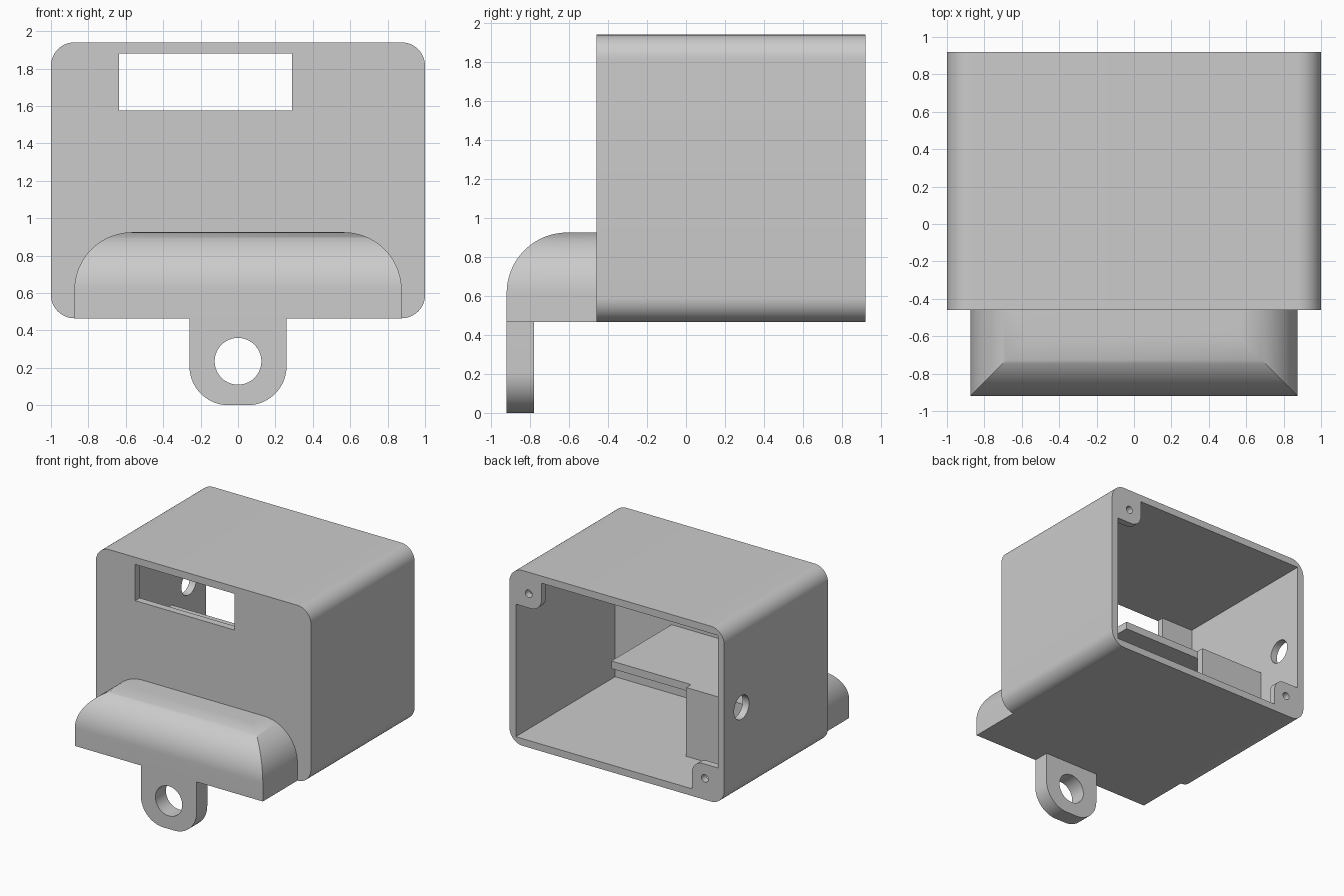
import bpy, bmesh
from math import sin, cos, pi
from mathutils import Vector

cube = bpy.data.objects.get("Cube")
if cube:
    bpy.data.objects.remove(cube, do_unlink=True)

grey = bpy.data.materials.new("light_grey")
grey.use_nodes = True
grey.diffuse_color = (0.6, 0.6, 0.6, 1)
grey.node_tree.nodes["Principled BSDF"].inputs["Base Color"].default_value = (0.6, 0.6, 0.6, 1)

WALL = 0.06
BOTTOM, TOP = 0.465, 1.94
FRONT, BACK = -0.46, 0.92
IN_X, IN_LOW, IN_HIGH = 1 - WALL, BOTTOM + WALL, TOP - WALL


def loft(name, rings):
    """Skin a stack of equal point rings and cap both ends."""
    bm = bmesh.new()
    loops = [[bm.verts.new(p) for p in ring] for ring in rings]
    count = len(loops[0])
    for a, b in zip(loops, loops[1:]):
        for i in range(count):
            j = (i + 1) % count
            bm.faces.new((a[i], a[j], b[j], b[i]))
    bm.faces.new(loops[0])
    bm.faces.new(loops[-1])
    bmesh.ops.recalc_face_normals(bm, faces=bm.faces)
    mesh = bpy.data.meshes.new(name)
    bm.to_mesh(mesh)
    bm.free()
    mesh.materials.append(grey)
    obj = bpy.data.objects.new(name, mesh)
    bpy.context.collection.objects.link(obj)
    return obj


def prism(name, outline, y0, y1):
    """Extrude an x-z outline along y."""
    return loft(name, [[(x, y, z) for x, z in outline] for y in (y0, y1)])


def rounded(x0, x1, z0, z1, radii=(0, 0, 0, 0), steps=12):
    """Rectangle outline; radii run low-left, low-right, top-right, top-left."""
    corners = ((x0, z0, 1, 1), (x1, z0, -1, 1), (x1, z1, -1, -1), (x0, z1, 1, -1))
    points = []
    for k, ((x, z, sx, sz), r) in enumerate(zip(corners, radii)):
        if r == 0:
            points.append((x, z))
            continue
        for i in range(steps + 1):
            a = pi + k * pi / 2 + i * pi / 2 / steps
            points.append((x + sx * r + r * cos(a), z + sz * r + r * sin(a)))
    return points


def circle(x, z, r, n=40):
    return [(x + r * cos(2 * pi * i / n), z + r * sin(2 * pi * i / n)) for i in range(n)]


def cut(obj, cutter):
    mod = obj.modifiers.new("cut", 'BOOLEAN')
    mod.operation = 'DIFFERENCE'
    mod.solver = 'EXACT'
    mod.object = cutter
    bpy.context.view_layer.objects.active = obj
    bpy.ops.object.modifier_apply(modifier=mod.name)
    bpy.data.objects.remove(cutter, do_unlink=True)


def smooth(obj):
    bpy.ops.object.select_all(action='DESELECT')
    obj.select_set(True)
    bpy.context.view_layer.objects.active = obj
    bpy.ops.object.shade_smooth_by_angle(angle=pi / 6)


# Case shell, open at the back, with a window and a cable hole
case = prism("case_shell", rounded(-1, 1, BOTTOM, TOP, (0.125,) * 4), FRONT, BACK)
cut(case, prism("cavity", rounded(-IN_X, IN_X, IN_LOW, IN_HIGH), FRONT + WALL, BACK + 0.1))
cut(case, prism("window", rounded(-0.635, 0.29, 1.575, IN_HIGH), FRONT - 0.1, FRONT + WALL + 0.1))
hole = circle(0.69, (BOTTOM + TOP) / 2, 0.1)
cut(case, loft("cable_hole", [[(x, y, z) for y, z in hole] for x in (-1.1, -0.85)]))
smooth(case)

# Screw bosses in two opposite rear corners
for side, name in ((1, "upper_screw_boss"), (-1, "lower_screw_boss")):
    if side > 0:
        outline = rounded(0.7, IN_X, TOP - 0.3, IN_HIGH, (0.1, 0, 0, 0))
        z = TOP - 0.18
    else:
        outline = rounded(-IN_X, -0.7, IN_LOW, BOTTOM + 0.3, (0, 0, 0.1, 0))
        z = BOTTOM + 0.18
    boss = prism(name, outline, BACK - 0.06, BACK)
    cut(boss, prism("screw_hole", circle(side * 0.82, z, 0.032, 24), BACK - 0.2, BACK + 0.1))
    smooth(boss)

# Inner shelf and the upright panel behind it
prism("inner_shelf", rounded(-IN_X, 0.414, 1.04, 1.104), FRONT + WALL, 0.4)
prism("inner_panel", rounded(-IN_X, -0.327, IN_LOW, 1.104), 0.4, 0.465)

# Front hood: rectangle rings that shrink along a quarter round
RADIUS, HOOD_TOP, STEPS = 0.31, 0.925, 24
levels = [(0, BOTTOM)]
for i in range(STEPS + 1):
    a = i * pi / 2 / STEPS
    levels.append((RADIUS * (1 - cos(a)), HOOD_TOP - RADIUS + RADIUS * sin(a)))
rings = []
for inset, z in levels:
    x, y = 0.875 - inset, -0.92 + inset
    rings.append([(-x, y, z), (x, y, z), (x, FRONT, z), (-x, FRONT, z)])
smooth(loft("front_hood", rings))

# Hanging tab with an eyelet
tab = prism("hanging_tab", rounded(-0.26, 0.26, 0, BOTTOM, (0.21, 0.21, 0, 0), 16), -0.92, -0.78)
cut(tab, prism("eyelet", circle(0, 0.235, 0.125), -1.1, -0.6))
smooth(tab)
